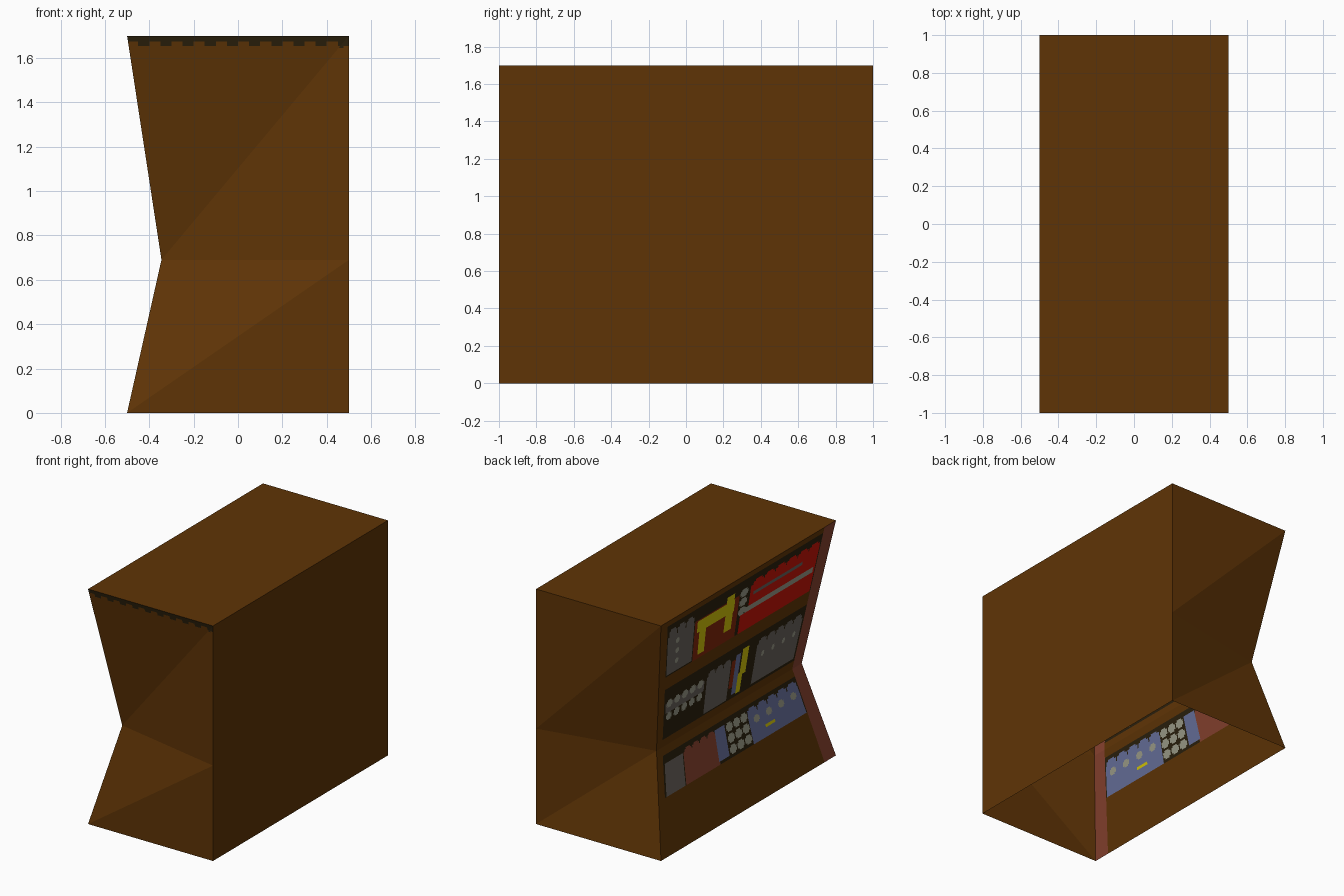
import bpy, bmesh, math
from mathutils import Vector

if "Cube" in bpy.data.objects:
    bpy.data.objects.remove(bpy.data.objects["Cube"])

H, KZ, KX, KY = 1.70, 0.69, -0.345, 0.83   # height and the inward fold of the shelf side


def lin(c):
    c /= 255
    return c / 12.92 if c <= 0.04045 * 1 else ((c + 0.055) / 1.055) ** 2.4


PALETTE = {
    "wood_brown": (95, 52, 6), "shadow_dark": (42, 31, 12), "carton_grey": (104, 97, 91),
    "label_pale": (155, 155, 136), "bright_red": (200, 18, 6), "rust_red": (130, 38, 10),
    "frame_maroon": (134, 65, 46), "packet_yellow": (212, 198, 8), "packet_blue": (102, 111, 154),
}
NAMES = list(PALETTE)
MATS = []
for n, rgb in PALETTE.items():
    m = bpy.data.materials.new(n)
    m.diffuse_color = (*[lin(c) for c in rgb], 1)
    m.use_nodes = True
    m.node_tree.nodes["Principled BSDF"].inputs["Base Color"].default_value = m.diffuse_color
    MATS.append(m)


def make_object(name, bm):
    me = bpy.data.meshes.new(name)
    bm.to_mesh(me)
    bm.free()
    for m in MATS:
        me.materials.append(m)
    ob = bpy.data.objects.new(name, me)
    bpy.context.collection.objects.link(ob)
    return ob


def cut(bm, co, no):
    bmesh.ops.bisect_plane(bm, geom=bm.verts[:] + bm.edges[:] + bm.faces[:],
                           plane_co=co, plane_no=no)


def painted_panel(name, place, rects, z_extra=()):
    """Flat panel cut along every rectangle (z0, z1, s0, s1, colour); last one wins."""
    zs = sorted({0, H, *z_extra, *[round(v, 4) for r in rects for v in r[:2]]})
    ss = sorted({0, 1, *[round(v, 4) for r in rects for v in r[2:4]]})
    bm = bmesh.new()
    grid = [[bm.verts.new(place(s, z)) for s in ss] for z in zs]
    for j in range(len(zs) - 1):
        for i in range(len(ss) - 1):
            f = bm.faces.new((grid[j][i], grid[j + 1][i], grid[j + 1][i + 1], grid[j][i + 1]))
            z, s = (zs[j] + zs[j + 1]) / 2, (ss[i] + ss[i + 1]) / 2
            for z0, z1, s0, s1, col in rects:
                if z0 < z < z1 and s0 < s < s1:
                    f.material_index = NAMES.index(col)
    return make_object(name, bm)


# End walls: four triangles folding inward at the shelf side, scalloped dark band on the front top
def end_wall(name, side):
    bm = bmesh.new()
    p = [bm.verts.new(c) for c in (
        (-0.5, side, 0), (0.5, side, 0), (0.5, side, KZ),
        (KX, side * KY, KZ), (0.5, side, H), (-0.5, side, H))]
    if side < 0:
        tris = ((0, 1, 2), (0, 2, 3), (3, 2, 4), (3, 4, 5))
    else:
        tris = ((1, 0, 3), (1, 3, 2), (2, 3, 5), (2, 5, 4))
    for t in tris:
        bm.faces.new([p[i] for i in t])
    if side < 0:
        for z in (1.645, 1.655, 1.665, 1.675):
            cut(bm, (0, 0, z), (0, 0, 1))
        for i in range(1, 40):
            cut(bm, (-0.5 + i / 40, 0, 0), (1, 0, 0))
        for f in bm.faces:
            c = f.calc_center_median()
            if c.z > 1.661 + 0.014 * math.sin(2 * math.pi * c.x / 0.1):
                f.material_index = NAMES.index("shadow_dark")
    return make_object(name, bm)


end_wall("front_end_wall", -1)
end_wall("back_end_wall", 1)

# Top board and plain side wall
for name, corners in (
        ("top_board", ((-0.5, -1, H), (0.5, -1, H), (0.5, 1, H), (-0.5, 1, H))),
        ("plain_side_wall", ((0.5, -1, 0), (0.5, 1, 0), (0.5, 1, H), (0.5, -1, H)))):
    bm = bmesh.new()
    bm.faces.new([bm.verts.new(c) for c in corners])
    make_object(name, bm)


# Shelf side: folded panel, s runs from the back end (0) to the front end (1)
def shelf_point(s, z):
    t = z / KZ if z <= KZ else (H - z) / (H - KZ)
    half = 1 - (1 - KY) * t
    return Vector((-0.5 + (KX + 0.5) * t, half * (1 - 2 * s), z))


# A row of rounded spots, each made of two crossed rectangles
def dots(z, s0, s1, count, w, h, col):
    out, step = [], (s1 - s0) / count
    for i in range(count):
        s = s0 + step * (i + 0.5)
        for kw, kh in ((0.5, 0.3), (0.3, 0.5)):
            out.append((z - h * kh, z + h * kh, s - w * kw, s + w * kw, col))
    return out


D, G, P = "shadow_dark", "carton_grey", "label_pale"
R, RU, Y, B, M = "bright_red", "rust_red", "packet_yellow", "packet_blue", "frame_maroon"
paint = [(0, H, 0.935, 1, M)]
# dark shelf openings
paint += [(z0, z1, 0.04, 0.935, D) for z0, z1 in ((1.25, 1.66), (0.75, 1.15), (0.37, 0.635))]
# top shelf goods
paint += [(1.26, 1.56, 0.045, 0.20, G), (1.25, 1.56, 0.205, 0.465, RU),
          (1.46, 1.55, 0.22, 0.44, Y), (1.28, 1.48, 0.235, 0.275, Y), (1.33, 1.60, 0.39, 0.435, Y),
          (1.25, 1.58, 0.53, 0.93, R), (1.25, 1.39, 0.485, 0.53, R),
          (1.39, 1.43, 0.51, 0.92, P), (1.50, 1.525, 0.55, 0.84, G)]
paint += dots(1.58, 0.05, 0.20, 3, 0.045, 0.08, G) + dots(1.58, 0.54, 0.93, 6, 0.06, 0.07, R)
for z in (1.42, 1.49, 1.56):
    paint += dots(z, 0.46, 0.525, 1, 0.045, 0.06, P)
for z in (1.34, 1.42, 1.50):
    paint += dots(z, 0.09, 0.12, 1, 0.02, 0.04, P)
# middle shelf goods
paint += [(0.95, 1.03, 0.05, 0.30, G), (0.76, 1.04, 0.315, 0.47, G), (0.84, 1.05, 0.475, 0.50, RU),
          (0.78, 1.08, 0.50, 0.53, B), (0.77, 0.92, 0.53, 0.56, Y), (0.90, 1.10, 0.54, 0.58, Y),
          (0.77, 1.06, 0.635, 0.925, G)]
paint += dots(1.05, 0.32, 0.47, 3, 0.045, 0.06, G) + dots(1.07, 0.64, 0.92, 5, 0.05, 0.06, G)
paint += dots(0.92, 0.05, 0.30, 5, 0.036, 0.06, P) + dots(1.02, 0.05, 0.30, 5, 0.036, 0.06, P)
paint += dots(0.97, 0.65, 0.92, 4, 0.018, 0.04, P)
# bottom shelf goods
paint += [(0.37, 0.58, 0.05, 0.17, G), (0.37, 0.58, 0.175, 0.39, M), (0.39, 0.60, 0.385, 0.45, B),
          (0.37, 0.57, 0.60, 0.93, B), (0.43, 0.45, 0.69, 0.75, Y)]
paint += dots(0.58, 0.60, 0.93, 5, 0.06, 0.06, B) + dots(0.58, 0.18, 0.385, 4, 0.045, 0.05, M)
for z in (0.42, 0.495, 0.57):
    paint += dots(z, 0.455, 0.60, 3, 0.042, 0.06, P)
paint += dots(0.52, 0.61, 0.93, 4, 0.036, 0.05, P)
painted_panel("shelf_side", shelf_point, paint, (KZ,))
